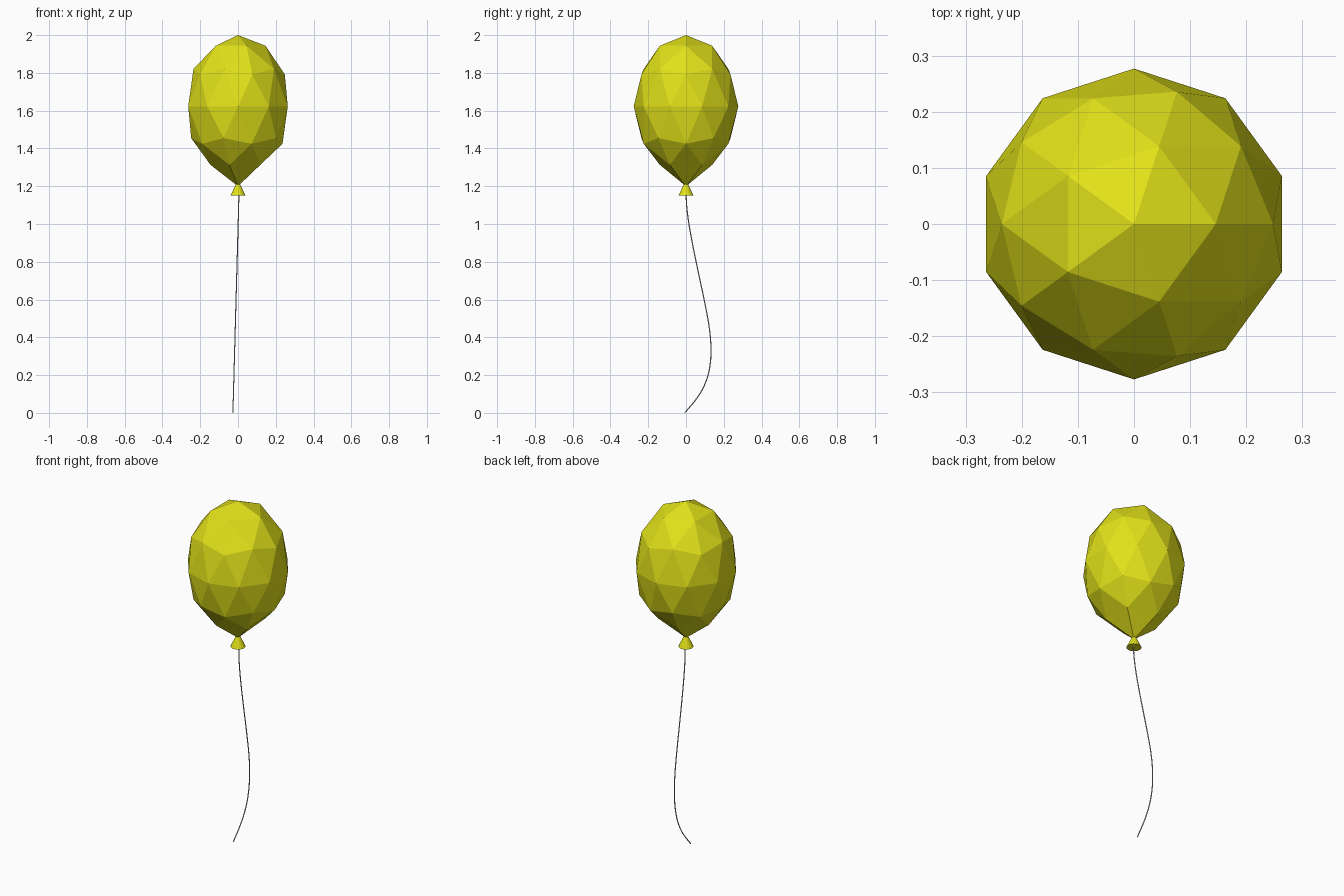
import bpy

if "Cube" in bpy.data.objects:
    bpy.data.objects.remove(bpy.data.objects["Cube"])

yellow = bpy.data.materials.new("yellow_rubber")
yellow.diffuse_color = (0.75, 0.75, 0.01, 1)
yellow.use_nodes = True
yellow.node_tree.nodes["Principled BSDF"].inputs["Base Color"].default_value = yellow.diffuse_color

# Balloon body: low-poly icosphere with its lowest point pulled to the neck
bpy.ops.mesh.primitive_ico_sphere_add(subdivisions=2, radius=1)
body = bpy.context.object
body.name = "balloon_body"
for v in body.data.vertices:
    z = v.co.z
    v.co.x *= 0.277
    v.co.y *= 0.277
    if z < -0.95:
        v.co.z = 1.2
    elif z < -0.7:
        v.co.z = 1.313
    else:
        v.co.z = 1.623 + z * 0.377
body.data.materials.append(yellow)

# Flared neck under the knot
bpy.ops.mesh.primitive_cone_add(vertices=16, radius1=0.04, radius2=0.009,
                                depth=0.065, location=(0, 0, 1.1825))
neck = bpy.context.object
neck.name = "balloon_neck"
neck.data.materials.append(yellow)

# Hanging string as (y, z) path, leaning slightly in x
path = [(0, 1.155), (0.006, 1.07), (0.024, 0.95), (0.064, 0.75), (0.10, 0.58),
        (0.126, 0.43), (0.132, 0.33), (0.127, 0.25), (0.106, 0.167),
        (0.064, 0.087), (-0.005, 0.002)]
curve = bpy.data.curves.new("string", "CURVE")
curve.dimensions = "3D"
curve.bevel_depth = 0.003
curve.bevel_resolution = 1
curve.resolution_u = 3
curve.use_fill_caps = True
spline = curve.splines.new("BEZIER")
spline.bezier_points.add(len(path) - 1)
for p, (y, z) in zip(spline.bezier_points, path):
    p.co = (-0.027 + 0.032 * z / 1.155, y, z)
    p.handle_left_type = p.handle_right_type = "AUTO"
string = bpy.data.objects.new("string", curve)
bpy.context.collection.objects.link(string)
